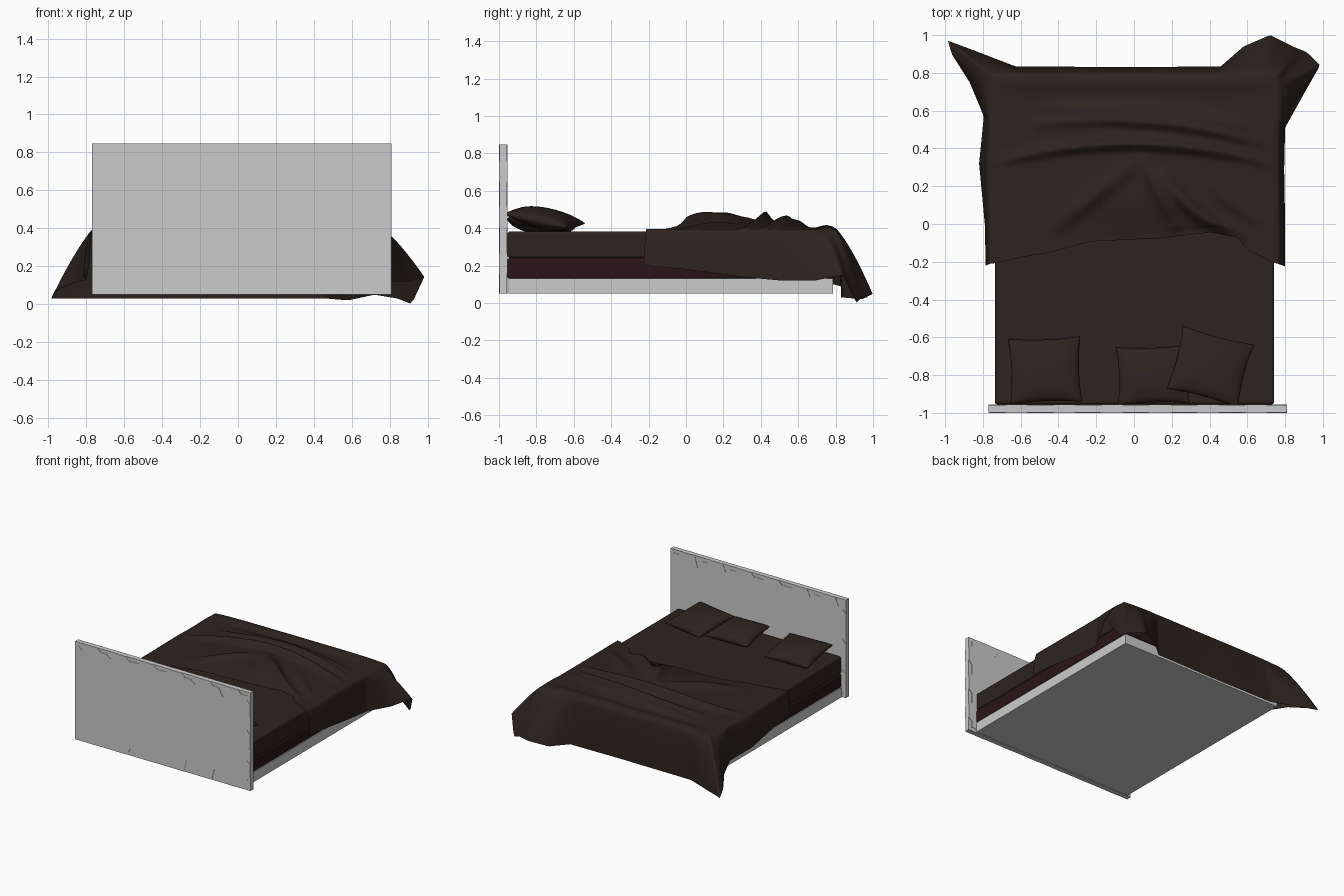
import bpy, bmesh, math, random
from mathutils import Vector

if "Cube" in bpy.data.objects:
    bpy.data.objects.remove(bpy.data.objects["Cube"])

random.seed(4)


def material(name, rgb):
    m = bpy.data.materials.new(name)
    m.diffuse_color = (*rgb, 1)
    m.use_nodes = True
    m.node_tree.nodes["Principled BSDF"].inputs["Base Color"].default_value = m.diffuse_color
    return m


brown = material("brown_fabric", (0.026, 0.017, 0.013))
red = material("dark_red_fabric", (0.024, 0.007, 0.009))


def make(name, bm, mat=None, smooth=False):
    bmesh.ops.recalc_face_normals(bm, faces=bm.faces)
    me = bpy.data.meshes.new(name)
    bm.to_mesh(me)
    bm.free()
    ob = bpy.data.objects.new(name, me)
    bpy.context.collection.objects.link(ob)
    if mat:
        me.materials.append(mat)
    if smooth:
        for p in me.polygons:
            p.use_smooth = True
    return ob


def box(name, lo, hi, mat=None, bevel=0):
    bm = bmesh.new()
    bmesh.ops.create_cube(bm, size=1)
    for v in bm.verts:
        v.co = Vector([(a + b) / 2 + c * (b - a) for a, b, c in zip(lo, hi, v.co)])
    ob = make(name, bm, mat)
    if bevel:
        b = ob.modifiers.new("bevel", "BEVEL")
        b.width, b.segments = bevel, 3
    return ob


def lerp_table(table, t):
    """Eased interpolation through (key, values...) rows."""
    for a, b in zip(table, table[1:]):
        if t <= b[0]:
            break
    f = min(max((t - a[0]) / (b[0] - a[0]), 0), 1)
    f = 0.5 * f + 0.5 * f * f * (3 - 2 * f)
    return [p + (q - p) * f for p, q in zip(a[1:], b[1:])]


# Base and two mattress layers
box("bed_base", (-0.735, -0.95, 0.05), (0.74, 0.785, 0.13))
box("lower_mattress", (-0.735, -0.955, 0.13), (0.74, 0.80, 0.24), red, 0.012)
box("upper_mattress", (-0.735, -0.955, 0.24), (0.74, 0.80, 0.383), brown, 0.015)

# Headboard: plain slab plus a slightly raised panel with a chipped outline
X0, X1, Z0, Z1 = -0.77, 0.81, 0.05, 0.848
box("headboard_slab", (X0, -0.997, Z0), (X1, -0.958, Z1))
corners = [Vector(c) for c in ((X0, Z0), (X1, Z0), (X1, Z1), (X0, Z1))]
bm = bmesh.new()
outline = []
for k in range(4):
    a, b = corners[k], corners[(k + 1) % 4]
    d = (b - a).normalized()
    inward = Vector((-d.y, d.x))
    length = (b - a).length
    n = round(length / 0.26)
    step = (length - 0.06) / n
    for i in range(n):
        s = 0.03 + i * step
        deep = random.choice((0.03, 0.03, 0.06, 0.1))
        for ds, depth in ((0, 0.03), (0.2, 0.03), (0.32, 0.001), (0.75, 0.001), (0.85, deep)):
            outline.append(a + d * (s + ds * step) + inward * depth)
face = bm.faces.new([bm.verts.new((p.x, -1.0, p.y)) for p in outline])
ext = bmesh.ops.extrude_face_region(bm, geom=[face])
for v in ext["geom"]:
    if isinstance(v, bmesh.types.BMVert):
        v.co.y = -0.955
make("headboard_panel", bm)


# Pillows: two puffed grids joined at a seam, corners drawn out
def pillow(name, loc, half, thick, rot):
    bm = bmesh.new()
    n = 20
    for side in (1, -1):
        rows = []
        for j in range(n + 1):
            row = []
            for i in range(n + 1):
                u = math.sin((i / n - 0.5) * math.pi)
                v = math.sin((j / n - 0.5) * math.pi)
                x = half[0] * u * (1 - 0.06 * (1 - v * v))
                y = half[1] * v * (1 - 0.06 * (1 - u * u))
                z = side * thick * (max(0, (1 - u * u) * (1 - v * v))) ** 0.45
                row.append(bm.verts.new((x, y, z)))
            rows.append(row)
        for j in range(n):
            for i in range(n):
                bm.faces.new((rows[j][i], rows[j][i + 1], rows[j + 1][i + 1], rows[j + 1][i]))
    bmesh.ops.remove_doubles(bm, verts=bm.verts, dist=0.0003)
    ob = make(name, bm, brown, True)
    ob.location = loc
    ob.rotation_euler = [math.radians(r) for r in rot]


pillow("pillow_left", (-0.47, -0.775, 0.425), (0.19, 0.175), 0.058, (-9, 0, 2))
pillow("pillow_middle", (0.10, -0.80, 0.425), (0.19, 0.155), 0.055, (-9, 0, 2))
pillow("pillow_right", (0.405, -0.755, 0.452), (0.195, 0.175), 0.055, (-12, 3, -15))

# Blanket head edge (x, y) and creases (x0, y0, x1, y1, bow, height, width)
head = [(-0.76, -0.21), (-0.5, -0.16), (-0.2, -0.09), (0.1, -0.078),
        (0.42, -0.045), (0.54, -0.07), (0.62, -0.15), (0.76, -0.21)]
creases = [(-0.76, 0.32, 0.76, 0.31, 0.11, 0.050, 0.030),
           (-0.50, 0.53, 0.76, 0.40, 0.07, 0.040, 0.030),
           (-0.45, 0.61, 0.76, 0.47, 0.05, 0.030, 0.035),
           (0.00, 0.32, -0.42, -0.02, 0.0, 0.030, 0.045),
           (0.06, 0.32, 0.22, 0.00, 0.0, 0.045, 0.040),
           (0.16, 0.25, 0.55, -0.06, -0.04, 0.065, 0.040),
           (0.40, 0.22, 0.70, 0.00, -0.02, 0.020, 0.035)]


def height(x, y, y_head):
    h = 0.045 * math.exp(-((x - 0.05) / 0.5) ** 2) * math.exp(-((y - 0.3) / 0.3) ** 4)
    for x0, y0, x1, y1, bow, hh, w in creases:
        a, d = Vector((x0, y0)), Vector((x1 - x0, y1 - y0))
        t = (Vector((x, y)) - a).dot(d) / d.length_squared
        tc = min(max(t, 0), 1)
        c = a + d * tc + Vector((-d.y, d.x)).normalized() * bow * 4 * tc * (1 - tc)
        r = (Vector((x, y)) - c).length
        h += hh * math.exp(-(r / w) ** 2) * (0.35 + 0.65 * math.sin(math.pi * tc))
    h += 0.02 * math.exp(-((y - 0.75) / 0.05) ** 2)
    h *= 1 - min(1, abs(x) / 0.76) ** 6
    h *= min(1, 0.2 + (y - y_head) / 0.06)
    return 0.396 + h


# Blanket hem: (position round the edge, x, y, z), flaring at both foot corners
hem = [(0, -0.785, -0.22, 0.20), (0.2, -0.79, 0, 0.18), (0.52, -0.82, 0.32, 0.15),
       (0.74, -0.795, 0.57, 0.13), (0.87, -0.87, 0.75, 0.11), (0.96, -0.965, 0.90, 0.07),
       (1.0, -0.985, 0.97, 0.03), (1.05, -0.85, 0.92, 0.03), (1.13, -0.63, 0.835, 0.03),
       (1.5, 0, 0.83, 0.03), (1.8, 0.46, 0.835, 0.03), (1.86, 0.58, 0.94, 0.02),
       (1.93, 0.72, 1.0, 0.05), (1.98, 0.84, 0.94, 0.03), (2.02, 0.915, 0.91, 0.0),
       (2.06, 0.985, 0.84, 0.15), (2.15, 0.90, 0.69, 0.12), (2.27, 0.80, 0.51, 0.12),
       (2.5, 0.795, 0.29, 0.14), (2.8, 0.80, 0, 0.18), (3, 0.80, -0.225, 0.20)]

# Blanket: wrinkled top grid, then skirt rows hung from three edges
bm = bmesh.new()
NU, NV, ROWS = 90, 70, 14
grid = []
for i in range(NU + 1):
    x = -0.76 + 1.52 * i / NU
    yh = lerp_table(head, x)[0]
    ys = [yh + (0.79 - yh) * j / NV for j in range(NV + 1)]
    grid.append([bm.verts.new((x, y, height(x, y, yh))) for y in ys])
for i in range(NU):
    for j in range(NV):
        bm.faces.new((grid[i][j], grid[i + 1][j], grid[i + 1][j + 1], grid[i][j + 1]))
edge = [(j / NV, grid[0][j]) for j in range(NV + 1)]
edge += [(1 + i / NU, grid[i][NV]) for i in range(1, NU + 1)]
edge += [(3 - j / NV, grid[NU][j]) for j in range(NV - 1, -1, -1)]
columns = []
for t, top in edge:
    a, b = top.co.copy(), Vector(lerp_table(hem, t))
    reach = (b.xy - a.xy).length
    power = 0.3 + 0.5 * min(1, reach / 0.25)
    col = [top]
    for r in range(1, ROWS + 1):
        w = (r / ROWS) ** 1.3
        xy = a.xy + (b.xy - a.xy) * w ** power
        col.append(bm.verts.new((xy.x, xy.y, a.z + (b.z - a.z) * w)))
    columns.append(col)
for c0, c1 in zip(columns, columns[1:]):
    for r in range(ROWS):
        bm.faces.new((c0[r], c1[r], c1[r + 1], c0[r + 1]))
make("blanket", bm, brown, True)
